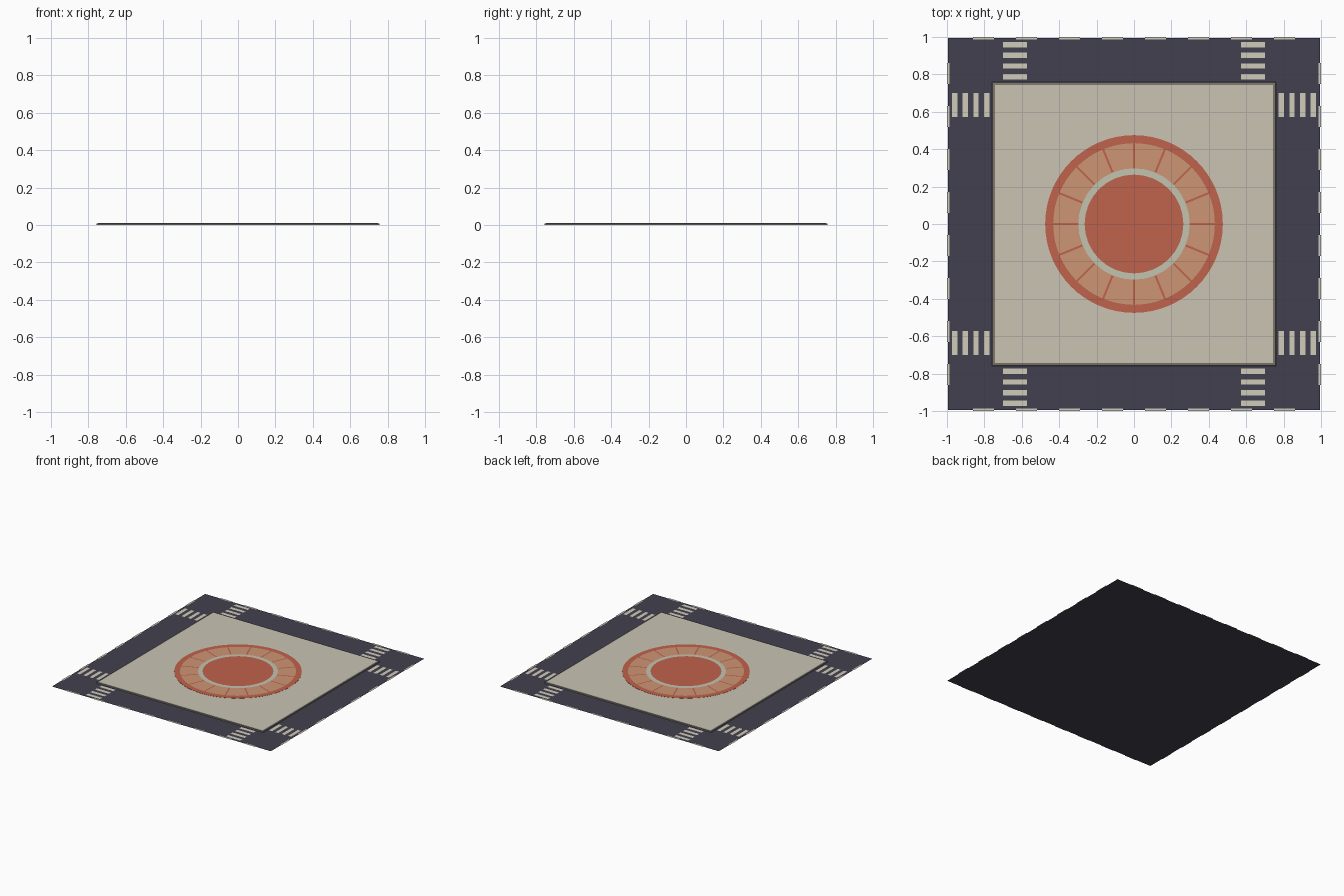
import bpy, bmesh, math

if "Cube" in bpy.data.objects:
    bpy.data.objects.remove(bpy.data.objects["Cube"])


def material(name, rgb):
    """Flat colour given as sRGB 0-255, stored linear."""
    lin = [((c / 255 + 0.055) / 1.055) ** 2.4 for c in rgb]
    m = bpy.data.materials.new(name)
    m.diffuse_color = (*lin, 1)
    m.use_nodes = True
    m.node_tree.nodes["Principled BSDF"].inputs["Base Color"].default_value = m.diffuse_color
    return m


ASPHALT = material("asphalt", (66, 64, 78))
PAINT = material("road_paint", (208, 203, 186))
PAVING = material("paving", (203, 196, 180))
CURB = material("curb_stone", (124, 119, 110))
BRICK = material("brick_red", (192, 98, 76))
CLAY = material("light_clay", (206, 149, 116))
PALE = material("pale_stone", (196, 196, 176))


def mesh_object(name, polys, mat):
    """Object from a list of polygons (each a list of points)."""
    bm = bmesh.new()
    for p in polys:
        bm.faces.new([bm.verts.new(v) for v in p])
    bmesh.ops.remove_doubles(bm, verts=bm.verts, dist=1e-5)
    me = bpy.data.meshes.new(name)
    bm.to_mesh(me)
    bm.free()
    me.materials.append(mat)
    ob = bpy.data.objects.new(name, me)
    bpy.context.collection.objects.link(ob)
    return ob


def rect(x, y, w, d, z):
    """Upward facing rectangle centred on x, y."""
    return [(x - w / 2, y - d / 2, z), (x + w / 2, y - d / 2, z),
            (x + w / 2, y + d / 2, z), (x - w / 2, y + d / 2, z)]


def loft(profile, n, start=0.0):
    """Quads around z between successive (radius, z) points."""
    def pt(r, z, i):
        a = start + math.tau * (i % n) / n
        return (r * math.cos(a), r * math.sin(a), z)
    return [[pt(r0, z0, i), pt(r0, z0, i + 1), pt(r1, z1, i + 1), pt(r1, z1, i)]
            for (r0, z0), (r1, z1) in zip(profile, profile[1:]) for i in range(n)]


def disc(r, z, n):
    return [[(r * math.cos(math.tau * i / n), r * math.sin(math.tau * i / n), z)
             for i in range(n)]]


# Road sheet
mesh_object("road", [rect(0, 0, 1.99, 1.99, 0)], ASPHALT)

# Dashes along the four outer edges
dashes = []
for s in (-1, 1):
    for i in range(8):
        c = -0.805 + 0.23 * i
        dashes.append(rect(c, s * 0.993, 0.113, 0.014, 0.0008))
        dashes.append(rect(s * 0.993, c, 0.014, 0.113, 0.0008))
mesh_object("lane_dashes", dashes, PAINT)

# Crossings: four bars on each road arm next to every corner
bars = []
for sx in (-1, 1):
    for sy in (-1, 1):
        for i in range(4):
            c = 0.787 + 0.0573 * i
            bars.append(rect(sx * 0.637, sy * c, 0.128, 0.028, 0.0008))
            bars.append(rect(sx * c, sy * 0.637, 0.028, 0.128, 0.0008))
mesh_object("crossing_bars", bars, PAINT)

# Raised square pavement with a sloped curb
q = math.sqrt(2)
mesh_object("curb", loft([(0.758 * q, 0), (0.756 * q, 0.008), (0.744 * q, 0.0095)],
                         4, math.pi / 4), CURB)
mesh_object("pavement", [rect(0, 0, 1.488, 1.488, 0.0095)], PAVING)

# Round plaza: brick disc, pale ring, brick centre
mesh_object("plaza_disc", loft([(0.475, 0.0095), (0.475, 0.0105)], 64)
            + disc(0.475, 0.0105, 64), BRICK)
mesh_object("pale_ring", loft([(0.298, 0.0113), (0.262, 0.0113)], 32), PALE)
mesh_object("plaza_centre", disc(0.264, 0.0118, 32), BRICK)

# Sixteen clay slabs with narrow brick joints
slabs = []
R0, R1, JOINT, STEPS = 0.294, 0.432, 0.0055, 4
for k in range(16):
    a0, a1 = math.tau * k / 16, math.tau * (k + 1) / 16

    def arc(r):
        lo, hi = a0 + JOINT / r, a1 - JOINT / r
        angs = [lo + (hi - lo) * j / STEPS for j in range(STEPS + 1)]
        return [(r * math.cos(a), r * math.sin(a), 0.0111) for a in angs]
    slabs.append(arc(R1) + arc(R0)[::-1])
mesh_object("clay_slabs", slabs, CLAY)
